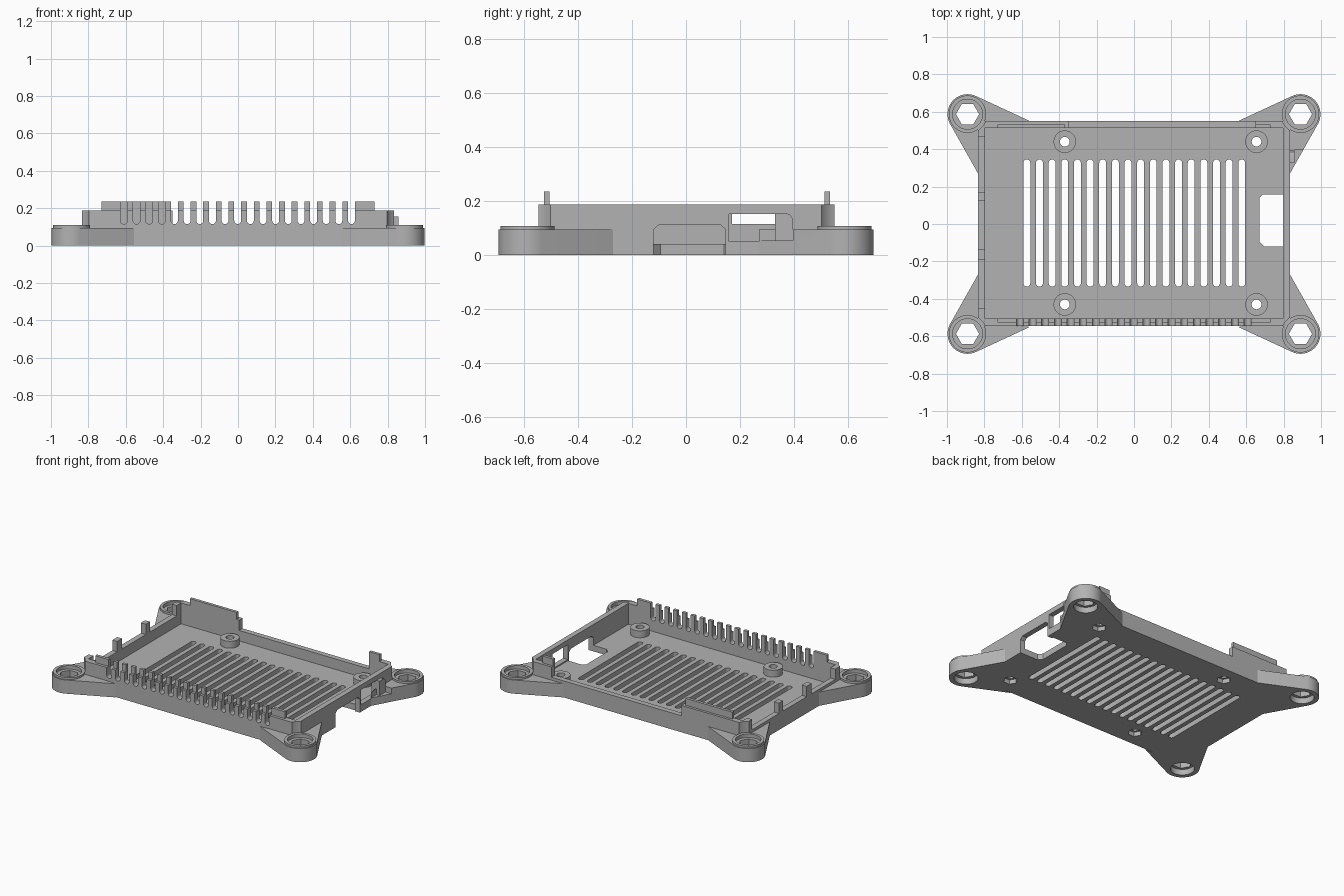
import bpy, bmesh, math

if "Cube" in bpy.data.objects:
    bpy.data.objects.remove(bpy.data.objects["Cube"])

grey = bpy.data.materials.new("plain grey")
grey.use_nodes = True
GREY = (0.45, 0.45, 0.45, 1)
grey.diffuse_color = GREY
grey.node_tree.nodes["Principled BSDF"].inputs["Base Color"].default_value = GREY

XO, XI = 0.834, 0.797             # wall outer and inner x
YF, YFI, YB, YBI = -0.545, -0.505, 0.55, 0.513
LOW, HIGH, LIP = 0.115, 0.187, 0.235
FLOOR, EAR = 0.042, 0.095
PITCH, SLOT = 0.0676, 0.037


def prism(name, pts, a, b, axis="z"):
    """Extrude a 2D outline from a to b along an axis."""
    place = {"x": lambda u, v, w: (w, u, v),
             "y": lambda u, v, w: (u, w, v),
             "z": lambda u, v, w: (u, v, w)}[axis]
    bm = bmesh.new()
    rings = [[bm.verts.new(place(u, v, w)) for u, v in pts] for w in (a, b)]
    n = len(pts)
    bm.faces.new(rings[0])
    bm.faces.new(rings[1])
    for i in range(n):
        j = (i + 1) % n
        bm.faces.new((rings[0][i], rings[0][j], rings[1][j], rings[1][i]))
    bmesh.ops.recalc_face_normals(bm, faces=bm.faces)
    mesh = bpy.data.meshes.new(name)
    bm.to_mesh(mesh)
    bm.free()
    mesh.materials.append(grey)
    obj = bpy.data.objects.new(name, mesh)
    bpy.context.scene.collection.objects.link(obj)
    return obj


def box(name, x0, x1, y0, y1, z0, z1):
    return prism(name, [(x0, y0), (x1, y0), (x1, y1), (x0, y1)], z0, z1)


def arc(cx, cy, r, a0, a1, n):
    angles = [math.radians(a0 + (a1 - a0) * i / n) for i in range(n + 1)]
    return [(cx + r * math.cos(t), cy + r * math.sin(t)) for t in angles]


def disc(name, cx, cy, r, z0, z1, n=48):
    return prism(name, arc(cx, cy, r, 0, 360, n)[:-1], z0, z1)


def cut(obj, cutters):
    for c in cutters:
        c.hide_render = True
        m = obj.modifiers.new("cut", "BOOLEAN")
        m.operation, m.solver, m.object = "DIFFERENCE", "EXACT", c
    deps = bpy.context.evaluated_depsgraph_get()
    mesh = bpy.data.meshes.new_from_object(obj.evaluated_get(deps))
    obj.modifiers.clear()
    obj.data = mesh


# Walls and floor
floor = box("floor", -XO, XO, YF, YB, 0, FLOOR)
front = box("front_wall", -XO, XO, YF, YFI, 0, HIGH)
front_lip = box("front_lip", -0.73, 0.73, -0.526, YFI, HIGH, LIP)
back = prism("back_wall", [(-XO, 0), (XO, 0), (XO, HIGH), (0.65, HIGH), (0.65, LOW),
                           (-0.35, LOW), (-0.35, HIGH), (-XO, HIGH)], YBI, YB, "y")
for side, x0, x1 in (("right", -0.73, -0.37), ("left", 0.65, 0.73)):
    box("back_lip_" + side, x0, x1, YBI, 0.533, HIGH, LIP)
left = box("left_wall", XI, XO, YF, YB, 0, HIGH)
right_pts = [(YF, 0), (YB, 0), (YB, HIGH), (0.465, HIGH), (0.465, LOW)]
for y0, y1 in ((0.125, 0.17), (-0.19, -0.135)):
    right_pts += [(y1, LOW), (y1, HIGH), (y0, HIGH), (y0, LOW)]
right_pts += [(-0.45, LOW), (-0.45, HIGH), (YF, HIGH)]
right = prism("right_wall", right_pts, -XO, -XI, "x")

# Corner ears with raised rims and nut holes
walls = {(-1, 1): (back, right), (1, 1): (back, left),
         (-1, -1): (front, right), (1, -1): (front, left)}
helpers = []
cuts = {o.name: (o, []) for o in (floor, front, front_lip, back, left, right)}
outline = [(0.556, 0.55)] + arc(0.89, 0.587, 0.107, 115, -29.5, 24) + [(XO, 0.27), (0.81, 0.53)]
for (sx, sy), sides in walls.items():
    tag = ("back" if sy > 0 else "front") + ("_left" if sx > 0 else "_right")
    cx, cy = 0.89 * sx, 0.587 * sy
    ear = prism(tag + "_ear", [(x * sx, y * sy) for x, y in outline], 0, EAR)
    rim = disc(tag + "_ear_rim", cx, cy, 0.1, 0, 0.109)
    tools = [disc("hex_cutter", cx, cy, 0.062, -0.1, 0.3, 6),
             disc("lower_bore_cutter", cx, cy, 0.076, -0.1, 0.04),
             disc("upper_bore_cutter", cx, cy, 0.08, 0.085, 0.2),
             disc("clearance_cutter", cx, cy, 0.103, 0.109, 0.3)]
    helpers += tools
    cut(rim, tools[:3])
    cuts[ear.name] = (ear, list(tools))
    for part in (floor,) + sides:
        cuts[part.name][1].extend(tools)

# Floor vents with rounded ends
for i in range(18):
    x = -0.573 + PITCH * i
    r = SLOT / 2
    pts = arc(x, 0.345 - r, r, 0, 180, 8) + arc(x, -0.335 + r, r, 180, 360, 8)
    helpers.append(prism("vent_cutter", pts, -0.1, 0.1))
    cuts["floor"][1].append(helpers[-1])

# Comb slots in the front wall
for i in range(19):
    x = -0.61 + PITCH * i
    r = SLOT / 2
    pts = [(x + r, 0.4), (x - r, 0.4)] + arc(x, LOW + r, r, 180, 360, 8)
    helpers.append(prism("comb_cutter", pts, -0.7, -0.45, "y"))
    for name in ("front_wall", "front_lip"):
        cuts[name][1].append(helpers[-1])

# Connector opening through the floor edge and left wall
floor_gap = prism("floor_gap_cutter", [(0.695, -0.12), (0.9, -0.12), (0.9, 0.158), (0.69, 0.158),
                                       (0.67, 0.14), (0.67, -0.095)], -0.1, 0.1)
wall_gap = prism("wall_gap_cutter", [(-0.12, -0.1), (0.147, -0.1), (0.147, 0.095),
                                     (0.127, 0.113), (-0.1, 0.113), (-0.12, 0.095)], 0.7, 0.95, "x")
# Card slot in the left wall and its recess in the ear
card_slot = box("card_slot_cutter", 0.7, 0.95, 0.16, 0.33, 0.05, 0.153)
recess = box("recess_cutter", XO, 1.1, 0.2, 0.395, 0.055, 0.3)
helpers += [floor_gap, wall_gap, card_slot, recess]
cuts["floor"][1].append(floor_gap)
cuts["left_wall"][1].extend([wall_gap, card_slot])
cuts["back_left_ear"][1].append(recess)
prism("card_slot_guard", [(0.33, 0.05), (0.395, 0.05), (0.395, 0.135), (0.385, 0.15),
                          (0.37, 0.155), (0.33, 0.155)], XO, 0.858, "x")

# Standoffs with through holes and hex pockets below
for x in (-0.37, 0.655):
    for y in (-0.43, 0.44):
        hole = disc("screw_cutter", x, y, 0.026, -0.1, 0.3)
        pocket = disc("pocket_cutter", x, y, 0.046, -0.1, 0.03, 6)
        post = disc("standoff", x, y, 0.06, 0.03, 0.09)
        cut(post, [hole])
        cuts["floor"][1].extend([hole, pocket])
        helpers += [hole, pocket]

for obj, tools in cuts.values():
    cut(obj, tools)
for h in helpers:
    bpy.data.objects.remove(h)

# Smooth round surfaces, keep edges sharp
bpy.ops.object.select_all(action="DESELECT")
for o in bpy.context.scene.objects:
    if o.type == "MESH":
        o.select_set(True)
        bpy.context.view_layer.objects.active = o
bpy.ops.object.shade_smooth_by_angle(angle=math.radians(30))
